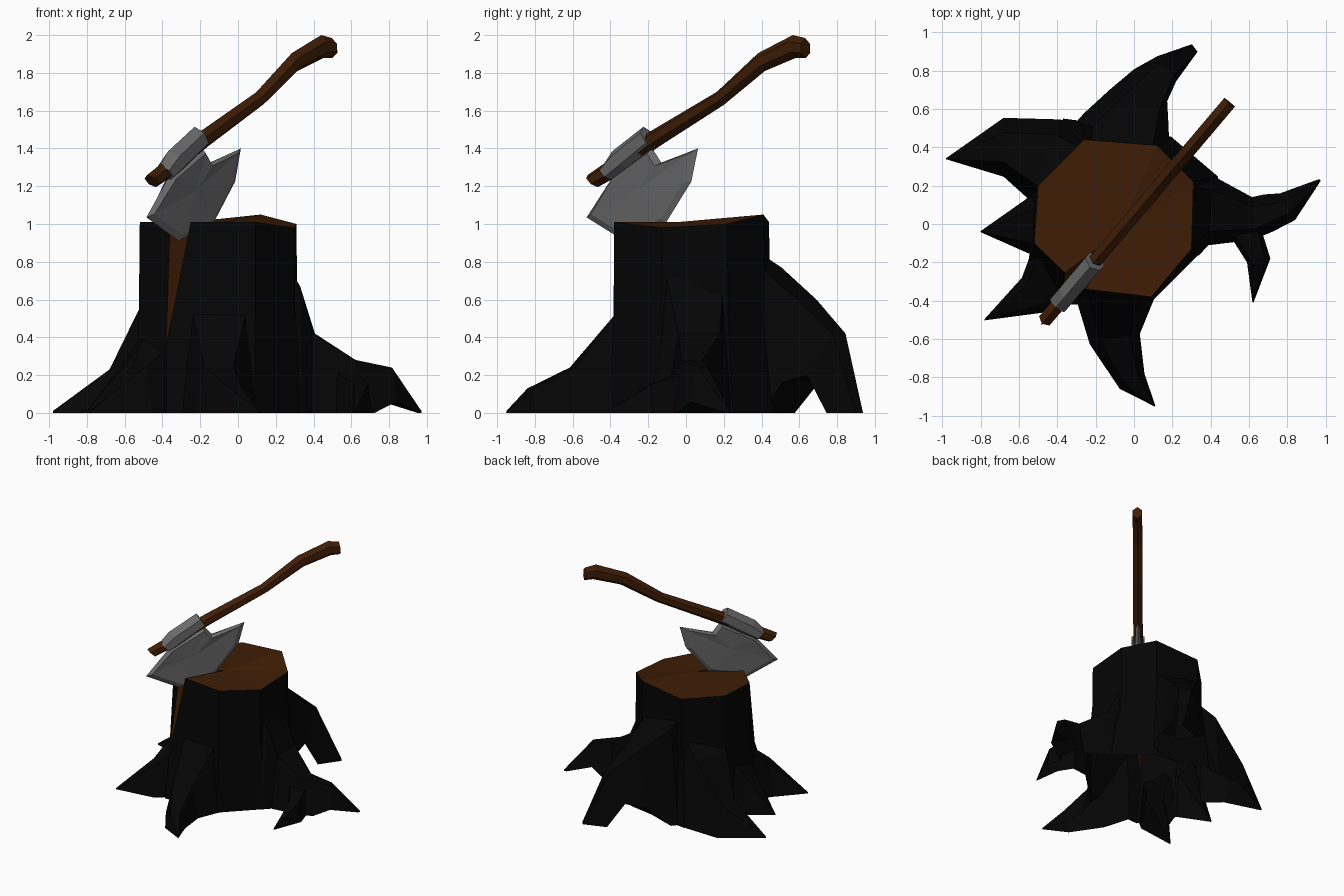
import bpy
import bmesh
from mathutils import Vector

cube = bpy.data.objects.get("Cube")
if cube:
    bpy.data.objects.remove(cube)


def material(name, color):
    m = bpy.data.materials.new(name)
    m.use_nodes = True
    m.diffuse_color = (*color, 1)
    m.node_tree.nodes["Principled BSDF"].inputs["Base Color"].default_value = (*color, 1)
    return m


BARK = material("black bark", (0.0015, 0.0015, 0.0015))
WOOD = material("brown wood", (0.05, 0.0125, 0.0018))
STEEL = material("grey steel", (0.145, 0.145, 0.145))


def finish(name, bm, *mats):
    bmesh.ops.remove_doubles(bm, verts=bm.verts, dist=0.0005)
    bmesh.ops.recalc_face_normals(bm, faces=bm.faces)
    mesh = bpy.data.meshes.new(name)
    bm.to_mesh(mesh)
    bm.free()
    for m in mats:
        mesh.materials.append(m)
    obj = bpy.data.objects.new(name, mesh)
    bpy.context.collection.objects.link(obj)
    return obj


def bridge(bm, a, b):
    """Quads between two closed rings of vertices."""
    n = len(a)
    return [bm.faces.new((a[i], a[(i + 1) % n], b[(i + 1) % n], b[i])) for i in range(n)]


def loft(name, sections, mat):
    bm = bmesh.new()
    rings = [[bm.verts.new(p) for p in s] for s in sections]
    for a, b in zip(rings, rings[1:]):
        bridge(bm, a, b)
    bm.faces.new(rings[0])
    bm.faces.new(rings[-1])
    return finish(name, bm, mat)


# Trunk: octagon with a split; the last three ring points are split edge, split heart, split edge
DEEP = -0.05
top = [(0.09, -0.38, 1.01), (0.30, -0.13, 0.98), (0.31, 0.22, 1.0), (0.12, 0.41, 1.05),
       (-0.26, 0.44, 1.01), (-0.50, 0.20, 1.01), (-0.52, -0.10, 1.01),
       (-0.36, -0.255, 1.01), (-0.08, -0.045, 1.01), (-0.25, -0.34, 1.01)]
base = [(0.09, -0.41), (0.36, -0.14), (0.45, 0.25), (0.20, 0.46), (-0.38, 0.56),
        (-0.54, 0.13), (-0.55, -0.24)] + [(-0.38, -0.43)] * 3
split_end = (-0.38, -0.37, 0.36)
middle = [(x * 1.01, y * 1.01, 0.5) for x, y, z in top[:7]] + [split_end] * 3

bm = bmesh.new()
rings = [[bm.verts.new(p) for p in ring]
         for ring in (top, middle, [(x, y, DEEP) for x, y in base])]
for k, face in enumerate(bridge(bm, rings[0], rings[1])):
    face.material_index = 1 if k in (7, 8) else 0
bridge(bm, rings[1], rings[2])
heart = rings[0][8]
rim = [rings[0][9]] + rings[0][:8]
for a, b in zip(rim, rim[1:]):
    bm.faces.new((heart, a, b)).material_index = 1
bm.faces.new(rings[2][:8])
stump = finish("stump", bm, BARK, WOOD)


# Roots: stations of x, y, ridge height, half width, underside height, underside pull-back;
# the flat ridge is as wide as the trunk side at first and narrows outwards
def root(name, stations):
    stations = [tuple(s) + (DEEP, 0)[len(s) - 4:] for s in stations]
    flat = [Vector(s[:2]) for s in stations]
    sections = []
    for i, (x, y, ridge, half, under, pull) in enumerate(stations):
        d = (flat[min(i + 1, len(flat) - 1)] - flat[max(i - 1, 0)]).normalized()
        side = Vector((-d.y, d.x, 0)) * half
        crest = side * (0.75 - 0.45 * i / (len(stations) - 1))
        up = Vector((x, y, ridge))
        low = Vector((x - d.x * pull, y - d.y * pull, under))
        sections.append([low - side, low + side, up + crest, up - crest])
    return loft(name, sections, BARK)


TIP = 0.006
roots = [
    root("front_root", [(-0.09, -0.22, 0.70, 0.22), (-0.10, -0.39, 0.50, 0.21),
                        (-0.10, -0.60, 0.24, 0.145), (-0.01, -0.82, 0.13, 0.09),
                        (0.11, -0.95, 0.01, TIP)]),
    root("back_right_root", [(-0.25, 0.22, 0.74, 0.2), (-0.47, 0.34, 0.55, 0.23),
                             (-0.68, 0.40, 0.23, 0.17), (-0.98, 0.34, 0.01, TIP)]),
    root("right_root", [(-0.38, 0.03, 0.56, 0.18), (-0.54, -0.02, 0.34, 0.16),
                        (-0.80, -0.04, 0.01, TIP)]),
    root("front_right_root", [(-0.42, -0.24, 0.38, 0.15), (-0.52, -0.37, 0.25, 0.12),
                              (-0.78, -0.50, 0.01, TIP)]),
    root("left_root", [(0.25, 0.05, 0.80, 0.22), (0.31, 0.05, 0.67, 0.22), (0.40, 0.07, 0.42, 0.19),
                       (0.62, 0.03, 0.28, 0.12), (0.80, 0.09, 0.24, 0.08, 0.06),
                       (0.97, 0.23, 0.01, TIP, -0.005)]),
    root("left_root_branch", [(0.54, 0.06, 0.24, 0.1), (0.65, -0.19, 0.15, 0.07),
                              (0.62, -0.41, 0.01, TIP)]),
    root("back_root", [(-0.07, 0.30, 0.90, 0.22), (-0.06, 0.45, 0.77, 0.26),
                       (0.05, 0.64, 0.60, 0.18, 0.16, 0.04), (0.17, 0.81, 0.42, 0.12, 0.20, 0.12),
                       (0.32, 0.92, -0.01, 0.08, -0.01, 0.18)]),
]

# Merge the roots into the trunk as one skin, then open it at ground level
for r in roots:
    mod = stump.modifiers.new(r.name, "BOOLEAN")
    mod.operation = "UNION"
    mod.solver = "EXACT"
    mod.object = r
merged = bpy.data.meshes.new_from_object(stump.evaluated_get(bpy.context.evaluated_depsgraph_get()))
stump.modifiers.clear()
for r in roots:
    bpy.data.objects.remove(r)
bm = bmesh.new()
bm.from_mesh(merged)
bmesh.ops.bisect_plane(bm, geom=bm.verts[:] + bm.edges[:] + bm.faces[:],
                       plane_co=(0, 0, 0), plane_no=(0, 0, 1), clear_inner=True)
bm.to_mesh(merged)
bm.free()
stump.data = merged


# Axe: everything lies in one slanted upright plane; u follows x, w is the sideways offset
def on_axe(u, z, w=0.0):
    return Vector((u + 0.76 * w, 1.18 * u + 0.046 - 0.65 * w, z))


def bar(name, stations, width, mat):
    """Six-sided bar through pairs of top and bottom points."""
    sections = []
    for u1, z1, u2, z2 in stations:
        def at(t, w):
            return on_axe(u1 + (u2 - u1) * t, z1 + (z2 - z1) * t, w)
        sections.append([at(0, 0), at(0.28, width), at(0.75, width),
                         at(1, 0), at(0.75, -width), at(0.28, -width)])
    return loft(name, sections, mat)


bar("axe_handle", [(-0.48, 1.26, -0.435, 1.195), (-0.40, 1.325, -0.35, 1.25), (-0.20, 1.49, -0.16, 1.41),
                   (0.10, 1.70, 0.13, 1.63), (0.285, 1.905, 0.315, 1.81), (0.44, 2.0, 0.455, 1.88),
                   (0.495, 1.985, 0.50, 1.88)], 0.036, WOOD)
bar("axe_socket", [(-0.415, 1.305, -0.365, 1.23), (-0.37, 1.385, -0.29, 1.29),
                   (-0.23, 1.515, -0.18, 1.40)], 0.05, STEEL)

# Blade: sharp outline with a bevelled, thicker inner outline on both sides
edge = [(-0.485, 1.035), (-0.315, 0.91), (-0.13, 1.005), (-0.015, 1.225), (0.015, 1.40),
        (-0.15, 1.325), (-0.19, 1.40), (-0.37, 1.245)]
centre = Vector((-0.24, 1.18))
bm = bmesh.new()
sharp = [bm.verts.new(on_axe(*p)) for p in edge]
for sign in (1, -1):
    inner = []
    for i, p in enumerate(edge):
        u, z = Vector(p).lerp(centre, 0.12)
        inner.append(bm.verts.new(on_axe(u, z, sign * (0.035 if i > 4 else 0.018))))
    bridge(bm, sharp, inner)
    hub = bm.verts.new(on_axe(*centre, sign * 0.026))
    for a, b in zip(inner, inner[1:] + inner[:1]):
        bm.faces.new((hub, a, b))
finish("axe_blade", bm, STEEL)
